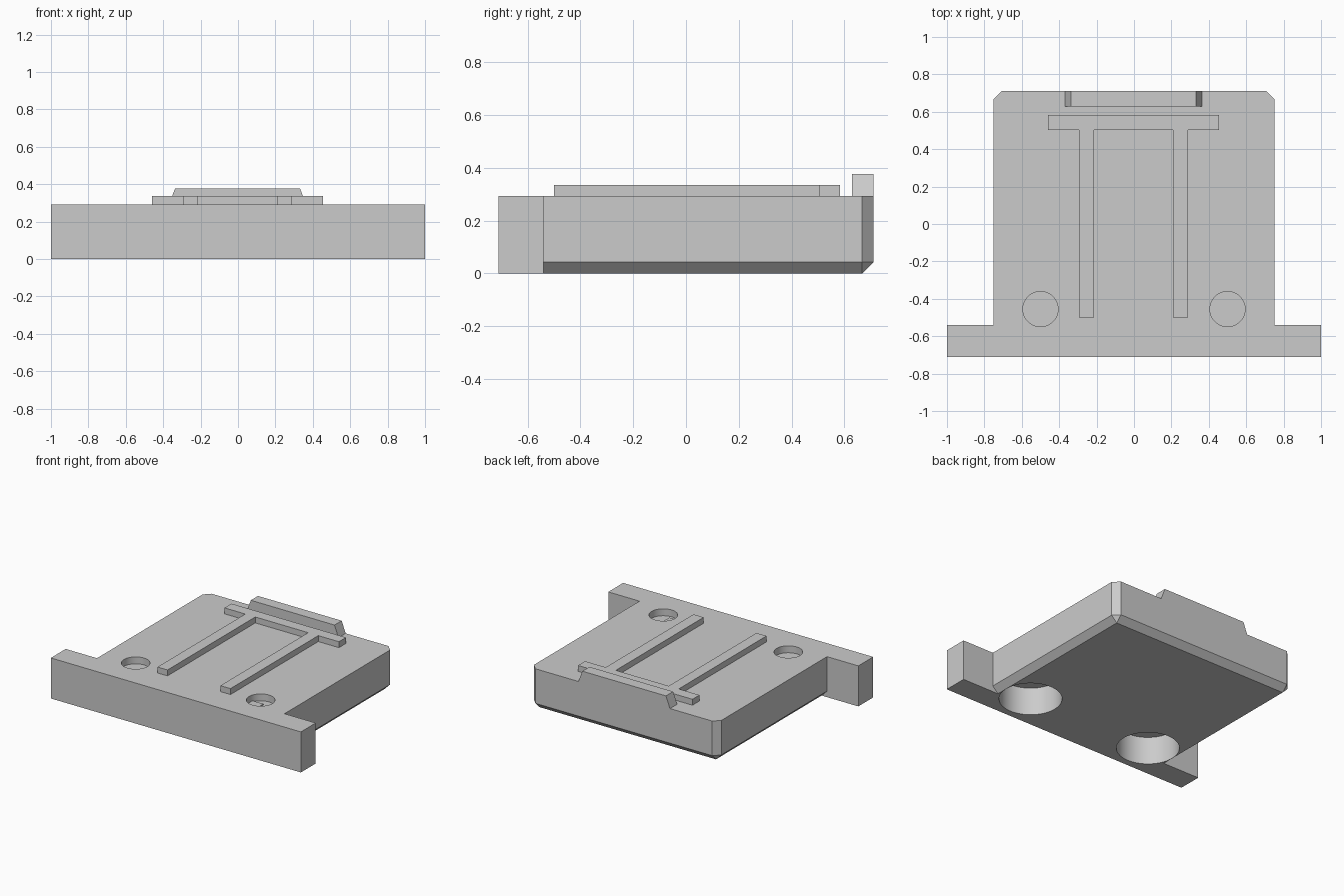
import bpy, bmesh

if "Cube" in bpy.data.objects:
    bpy.data.objects.remove(bpy.data.objects["Cube"])

TOP = 0.293        # height of the plate
C = 0.043          # chamfer size

grey = bpy.data.materials.new("light_grey")
grey.diffuse_color = (0.6, 0.6, 0.6, 1)
grey.use_nodes = True
grey.node_tree.nodes["Principled BSDF"].inputs["Base Color"].default_value = grey.diffuse_color


def make(name, bm):
    bmesh.ops.remove_doubles(bm, verts=bm.verts, dist=1e-5)
    bmesh.ops.recalc_face_normals(bm, faces=bm.faces)
    me = bpy.data.meshes.new(name)
    bm.to_mesh(me)
    bm.free()
    ob = bpy.data.objects.new(name, me)
    bpy.context.collection.objects.link(ob)
    me.materials.append(grey)
    return ob


def loft(name, rings):
    """Closed solid through rings of equal point count."""
    bm = bmesh.new()
    vs = [[bm.verts.new(p) for p in r] for r in rings]
    n = len(rings[0])
    for a, b in zip(vs, vs[1:]):
        for i in range(n):
            j = (i + 1) % n
            bm.faces.new((a[i], a[j], b[j], b[i]))
    bm.faces.new(vs[0][::-1])
    bm.faces.new(vs[-1])
    return make(name, bm)


def prism(name, pts, z0, z1):
    return loft(name, [[(x, y, z) for x, y in pts] for z in (z0, z1)])


def cutter(name, x, r, z0, z1):
    bm = bmesh.new()
    bmesh.ops.create_cone(bm, cap_ends=True, segments=64, radius1=r, radius2=r, depth=z1 - z0)
    bmesh.ops.translate(bm, verts=bm.verts, vec=(x, -0.455, (z0 + z1) / 2))
    ob = make(name, bm)
    ob.hide_render = True
    return ob


# T-shaped plate: front flange, chamfered rear corners and lower edges
half = [(1, -0.71), (1, -0.54), (0.75, -0.54), (0.75, 0.71 - C), (0.75 - C, 0.71)]
low = [(1, -0.71), (1, -0.54), (0.75 - C, -0.54), (0.75 - C, 0.71 - C), (0.75 - C, 0.71 - C)]
mirror = lambda pts: pts + [(-x, y) for x, y in reversed(pts)]
plate = loft("base_plate", [[(x, y, z) for x, y in mirror(h)]
                            for h, z in ((low, 0), (half, C), (half, TOP))])

# Blind holes: wide pockets underneath, shallow small ones on top
cutters = []
for side, x in (("left", -0.5), ("right", 0.5)):
    cutters.append(cutter(side + "_pocket_cutter", x, 0.206, -0.1, 0.2))
    cutters.append(cutter(side + "_recess_cutter", x, 0.094, 0.243, 0.4))
for c in cutters:
    mod = plate.modifiers.new(c.name, 'BOOLEAN')
    mod.operation = 'DIFFERENCE'
    mod.solver = 'EXACT'
    mod.object = c
bpy.context.view_layer.objects.active = plate
plate.select_set(True)
for m in [m.name for m in plate.modifiers]:
    bpy.ops.object.modifier_apply(modifier=m)
for c in cutters:
    bpy.data.objects.remove(c)
bpy.ops.object.shade_smooth_by_angle(angle=0.5)

# Small square pad in the right recess
prism("recess_pad", [(0.41, -0.52), (0.497, -0.52), (0.497, -0.42), (0.41, -0.42)], 0.235, 0.25)

# Raised rails joined by a crossbar
prism("raised_rails", [(-0.294, -0.5), (-0.214, -0.5), (-0.214, 0.503), (0.209, 0.503),
                       (0.209, -0.5), (0.29, -0.5), (0.29, 0.503), (0.455, 0.503),
                       (0.455, 0.583), (-0.46, 0.583), (-0.46, 0.503), (-0.294, 0.503)],
      TOP, 0.336)

# Rear lip with sloping ends
lip = [(-0.369, TOP), (0.364, TOP), (0.332, 0.376), (-0.337, 0.376)]
loft("rear_lip", [[(x, y, z) for x, z in lip] for y in (0.628, 0.71)])
